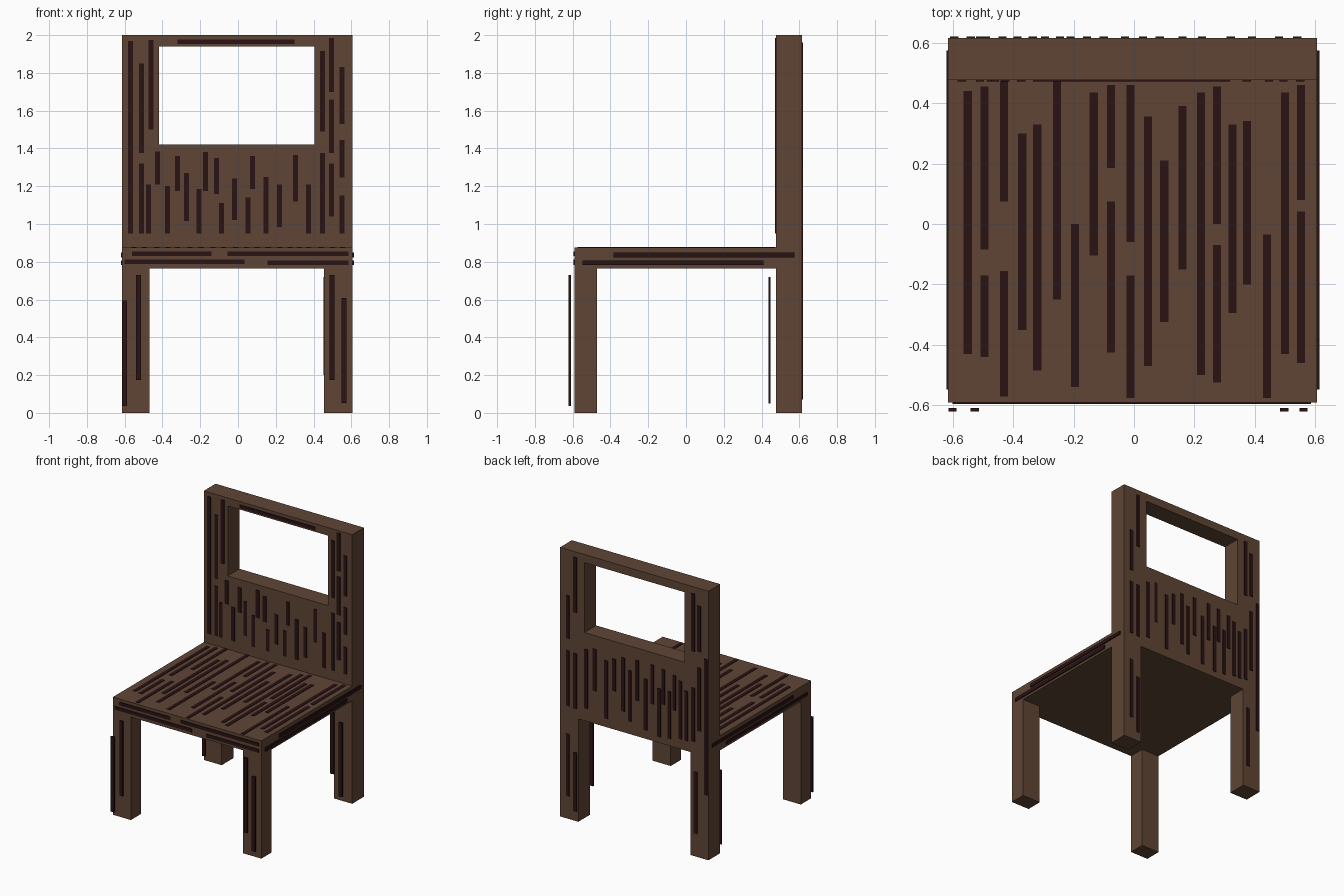
import bpy, bmesh

X0, X1 = -0.615, 0.605       # overall width
Y0, YB, Y1 = -0.59, 0.477, 0.615   # front, front of backrest, back
W, T = 0.0135, 0.005         # grain strip half width, half thickness


def material(name, rgb):
    m = bpy.data.materials.new(name)
    m.diffuse_color = (*rgb, 1)
    return m


WOOD = material("brown wood", (0.114, 0.06, 0.036))
GRAIN = material("dark grain", (0.023, 0.006, 0.007))


def finish(name, bm, mat):
    bmesh.ops.recalc_face_normals(bm, faces=bm.faces)
    me = bpy.data.meshes.new(name)
    bm.to_mesh(me)
    bm.free()
    me.materials.append(mat)
    ob = bpy.data.objects.new(name, me)
    bpy.context.collection.objects.link(ob)
    return ob


def boxes(name, spans, mat):
    """One object made of boxes, each given as (x0, x1, y0, y1, z0, z1)."""
    bm = bmesh.new()
    for x0, x1, y0, y1, z0, z1 in spans:
        vs = bmesh.ops.create_cube(bm, size=1)["verts"]
        for v in vs:
            v.co = (x1 if v.co.x > 0 else x0,
                    y1 if v.co.y > 0 else y0,
                    z1 if v.co.z > 0 else z0)
    return finish(name, bm, mat)


def upright(name, y, strips, t=T):
    """Vertical grain strips (x, z0, z1) on a plane facing front or back."""
    boxes(name, [(x - W, x + W, y - t, y + t, a, b) for x, a, b in strips], GRAIN)


# Seat and legs
boxes("seat", [(X0, X1, Y0, Y1, 0.765, 0.875)], WOOD)
for side, a, b in (("left", X0, -0.468), ("right", 0.455, X1)):
    boxes(f"front_leg_{side}", [(a, b, Y0, -0.47, 0, 0.765)], WOOD)
    boxes(f"back_leg_{side}", [(a, b, YB, Y1, 0, 0.765)], WOOD)

# Backrest: a frame around a window, extruded to thickness
bm = bmesh.new()


def ring(x0, x1, z0, z1):
    return [bm.verts.new((x, YB, z)) for x, z in ((x0, z0), (x1, z0), (x1, z1), (x0, z1))]


outer = ring(X0, X1, 0.875, 2)
inner = ring(-0.418, 0.405, 1.42, 1.94)
faces = [bm.faces.new((outer[i], outer[(i + 1) % 4], inner[(i + 1) % 4], inner[i]))
         for i in range(4)]
ext = bmesh.ops.extrude_face_region(bm, geom=faces, use_keep_orig=True)["geom"]
bmesh.ops.translate(bm, vec=(0, Y1 - YB, 0),
                    verts=[g for g in ext if isinstance(g, bmesh.types.BMVert)])
finish("backrest", bm, WOOD)

# Grain on top of the seat: x, y0, y1
seat_grain = [
    (-0.55, -0.43, 0.44), (-0.495, -0.085, 0.455), (-0.495, -0.44, -0.17),
    (-0.43, 0.075, 0.475), (-0.43, -0.57, -0.155), (-0.37, -0.35, 0.30),
    (-0.32, -0.485, 0.33), (-0.255, -0.25, 0.475), (-0.195, -0.54, 0.0),
    (-0.133, -0.105, 0.435), (-0.076, 0.185, 0.46), (-0.076, -0.425, 0.075),
    (-0.012, -0.06, 0.46), (-0.012, -0.575, -0.17), (0.046, -0.47, 0.355),
    (0.10, -0.325, 0.21), (0.16, -0.15, 0.39), (0.222, -0.50, 0.435),
    (0.275, 0.0, 0.455), (0.275, -0.525, -0.07), (0.326, -0.295, 0.33),
    (0.374, -0.20, 0.34), (0.44, -0.575, -0.035), (0.50, -0.43, 0.435),
    (0.553, 0.08, 0.46), (0.553, -0.46, 0.042)]
boxes("seat_top_grain",
      [(x - W, x + W, a, b, 0.87, 0.878) for x, a, b in seat_grain], GRAIN)

# Grain on the seat edges
boxes("seat_front_grain",
      [(a, b, Y0 - T, Y0 + T, z - 0.012, z + 0.012) for a, b, z in (
          (-0.56, -0.14, 0.842), (-0.055, 0.585, 0.842),
          (-0.60, 0.035, 0.80), (0.155, 0.585, 0.795))], GRAIN)
boxes("seat_side_grain",
      [(x - 0.008, x + 0.008, a, b, z - 0.013, z + 0.013)
       for x in (X0 + 0.003, X1) for a, b, z in (
           (-0.384, 0.574, 0.835), (-0.548, 0.41, 0.795))], GRAIN)

# Grain on the front of the backrest: x, z0, z1
upright("backrest_front_grain", YB, [
    (-0.57, 0.95, 1.97), (-0.51, 1.375, 1.85), (-0.51, 0.95, 1.32),
    (-0.46, 1.50, 1.975), (-0.473, 0.95, 1.21), (-0.426, 1.21, 1.385),
    (-0.373, 0.95, 1.20), (-0.32, 1.175, 1.36), (-0.272, 1.015, 1.27),
    (-0.206, 0.95, 1.185), (-0.172, 1.175, 1.38), (-0.114, 1.16, 1.35),
    (-0.087, 0.95, 1.11), (-0.018, 1.02, 1.24), (0.053, 0.95, 1.14),
    (0.077, 1.185, 1.36), (0.148, 0.95, 1.25), (0.22, 0.985, 1.21),
    (0.304, 1.12, 1.365), (0.373, 0.95, 1.21), (0.447, 1.49, 1.915),
    (0.447, 0.95, 1.375), (0.495, 1.70, 1.985), (0.495, 1.375, 1.66),
    (0.495, 1.04, 1.32), (0.55, 1.53, 1.83), (0.55, 1.245, 1.445),
    (0.55, 0.95, 1.15)])
boxes("top_rail_grain", [(-0.32, 0.30, YB - T, YB + T, 1.952, 1.977)], GRAIN)

# Grain on the back of the backrest and back legs: x, z0, z1
upright("backrest_rear_grain", Y1, [
    (0.54, 1.34, 1.66), (0.54, 0.84, 1.25), (0.48, 1.55, 1.96),
    (0.48, 0.835, 1.245), (0.39, 0.86, 1.30), (0.32, 1.01, 1.32),
    (0.225, 0.83, 1.26), (0.16, 1.05, 1.29), (0.085, 0.92, 1.32),
    (0.03, 0.86, 1.24), (-0.03, 1.03, 1.33), (-0.10, 0.83, 1.21),
    (-0.155, 1.04, 1.33), (-0.21, 0.81, 1.17), (-0.245, 1.06, 1.32),
    (-0.295, 0.82, 1.17), (-0.335, 1.04, 1.30), (-0.385, 0.84, 1.27),
    (-0.435, 0.84, 1.21), (-0.49, 1.52, 1.95), (-0.49, 0.85, 1.25),
    (-0.54, 1.53, 1.87), (-0.54, 0.94, 1.41), (-0.595, 0.48, 1.49)])
upright("back_leg_rear_grain", Y1, [
    (0.54, 0.17, 0.63), (0.48, 0.07, 0.51), (-0.51, 0.17, 0.63)])

# Loose grain strips standing just in front of the legs
upright("front_leg_grain", -0.615, [
    (-0.60, 0.037, 0.595), (-0.527, 0.175, 0.73),
    (0.497, 0.175, 0.73), (0.561, 0.053, 0.608)], 0.006)
upright("back_leg_front_grain", 0.442, [
    (-0.59, 0.05, 0.60), (-0.52, 0.20, 0.72),
    (0.465, 0.20, 0.72), (0.535, 0.05, 0.60)], 0.005)
